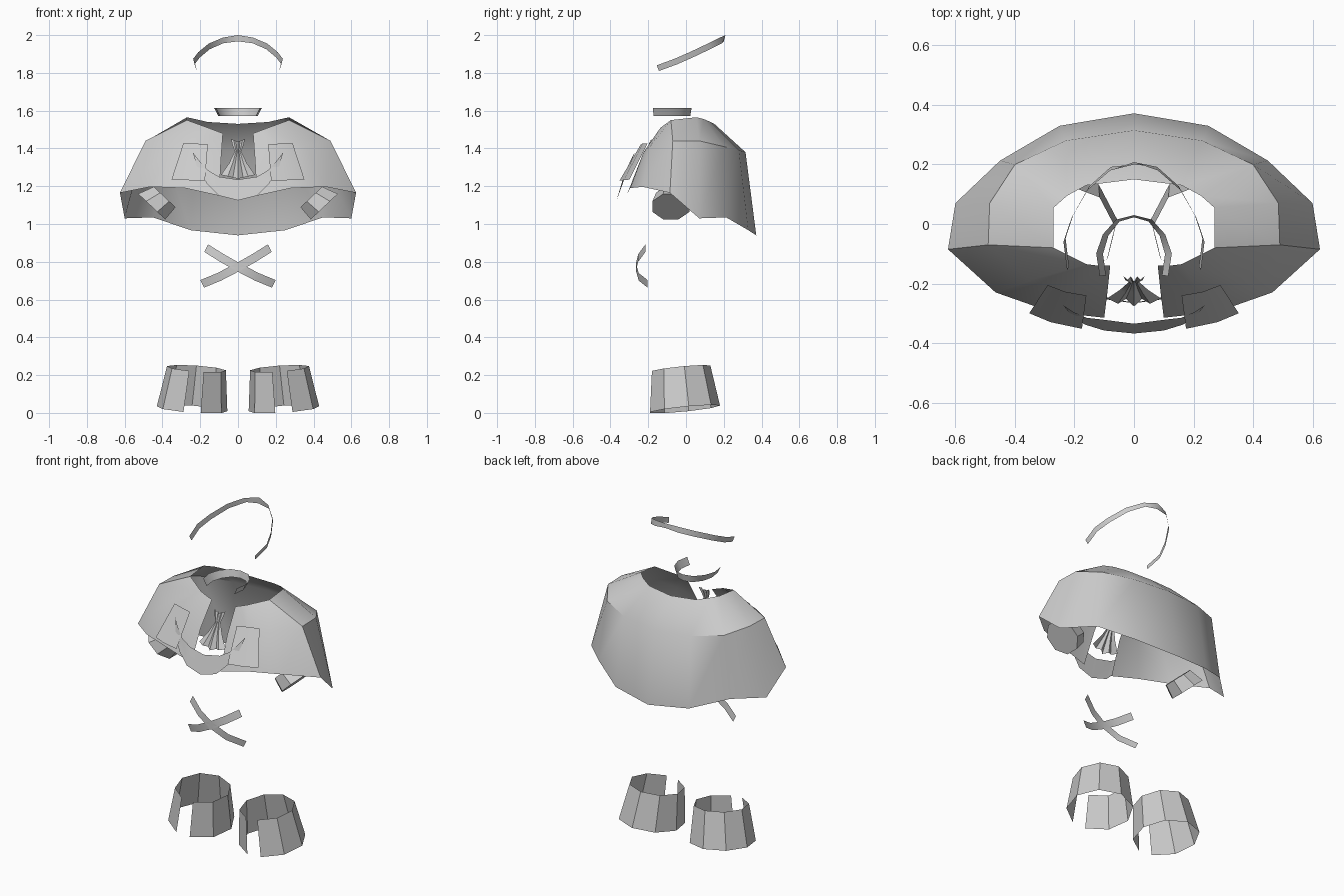
import bpy, math
from math import sin, cos, pi, radians

if "Cube" in bpy.data.objects:
    bpy.data.objects.remove(bpy.data.objects["Cube"])


def grid(name, rows, cap=False):
    """Skin a list of equally long point rows with quads."""
    n = len(rows[0])
    verts = [p for r in rows for p in r]
    faces = [(i*n + j, i*n + j + 1, (i+1)*n + j + 1, (i+1)*n + j)
             for i in range(len(rows) - 1) for j in range(n - 1)]
    if cap:
        faces.append(tuple(range(n - 1)))
    me = bpy.data.meshes.new(name)
    me.from_pydata(verts, [], faces)
    ob = bpy.data.objects.new(name, me)
    bpy.context.collection.objects.link(ob)
    bpy.context.view_layer.objects.active = ob
    bpy.ops.object.select_all(action='DESELECT')
    ob.select_set(True)
    bpy.ops.object.shade_smooth_by_angle(angle=radians(40))
    return ob


def flip(p):
    return (-p[0], p[1], p[2])


def both(row):
    """Mirror a half row that starts on the centre line."""
    return [flip(p) for p in reversed(row[1:])] + row


# Jacket shell: neck, shoulder and hem rings from centre back to front opening
neck = [(0, .15, 1.53), (.16, .13, 1.54), (.225, .095, 1.555), (.27, .055, 1.565),
        (.27, -.08, 1.55), (.16, -.135, 1.51), (.12, -.14, 1.495), (.08, -.14, 1.48)]
shoulder = [(0, .315, 1.38), (.23, .28, 1.39), (.4, .2, 1.41), (.485, .07, 1.44),
            (.49, -.07, 1.44), (.35, -.19, 1.41), (.22, -.225, 1.38), (.09, -.235, 1.34)]
hem = [(0, .372, .94), (.25, .33, .967), (.45, .213, 1.035), (.6, .07, 1.03),
       (.625, -.085, 1.165), (.465, -.23, 1.197), (.28, -.295, 1.19), (.1, -.315, 1.15)]
grid("jacket", [both(neck), both(shoulder), both(hem)])

# Headband
top = [(0, .208, 2.0), (.08, .18, 1.987), (.155, .115, 1.955), (.21, .02, 1.91),
       (.237, -.06, 1.875), (.225, -.155, 1.84)]
low = [(x*.97, y + .012, z - .03) for x, y, z in top]
low[0] = (0, .2, 1.967)
grid("headband", [both(top), both(low)])

# Collar, open at the front
top = [(0, .03, 1.615), (.06, .015, 1.615), (.105, -.035, 1.615), (.127, -.1, 1.615), (.115, -.175, 1.615)]
low = [(x*.82, y*.95 - .006, 1.572) for x, y, z in top]
grid("collar", [both(top), both(low)])

# Necktie ruffle with folds
rows = []
for z, w, y, fold, dip in [(1.45, .036, -.175, .012, -.015), (1.42, .03, -.188, .006, 0),
                           (1.385, .017, -.195, .004, 0), (1.32, .048, -.222, .01, 0),
                           (1.26, .09, -.25, .018, -.02)]:
    rows.append([(w*t, y - fold*f, z + dip*(1 - abs(t)))
                 for t, f in [(-1, 0), (-.6, 1), (-.3, .1), (0, 1.5), (.3, .1), (.6, 1), (1, 0)]])
grid("necktie", rows)

# Chest sash hanging between the pockets
up = [(0, -.335, 1.235), (.1, -.322, 1.25), (.16, -.315, 1.285), (.205, -.295, 1.335), (.24, -.272, 1.38)]
dn = [(0, -.368, 1.125), (.1, -.358, 1.15), (.165, -.338, 1.215), (.215, -.302, 1.295), (.235, -.276, 1.365)]
grid("chest_sash", [both(up), both(dn)])

# Chest patches, slightly bent
patch = [[(.16, -.24, 1.42), (.23, -.228, 1.427), (.29, -.205, 1.425)],
         [(.175, -.352, 1.23), (.28, -.33, 1.232), (.352, -.3, 1.235)]]
grid("chest_patch_right", patch)
grid("chest_patch_left", [[flip(p) for p in r] for r in patch])

# Crossed belt straps
path = [(-.168, -.215, .872), (-.085, -.253, .82), (0, -.265, .772), (.1, -.25, .72), (.19, -.203, .683)]
strap = [[(x + .01, y, z + .02) for x, y, z in path], [(x - .01, y, z - .02) for x, y, z in path]]
grid("belt_strap_a", strap)
grid("belt_strap_b", [[flip(p) for p in r] for r in strap])

for side, s in (("right", 1), ("left", -1)):
    # Wrist cuffs: tapered octagons tilted down and outward, closed at the outer end
    rows = []
    for cx, cz, r in ((.457, 1.092, .106), (.388, 1.143, .085)):
        rows.append([(s*(cx + r*sin(a)*.73), -.08 + r*cos(a), cz + r*sin(a)*.69)
                     for a in [(k + .5)*pi/4 for k in range(9)]])
    grid("wrist_cuff_" + side, rows, cap=True)

    # Boot cuffs: flared bands split at the front
    rows = []
    for cx, cy, r, z0 in ((.22, -.028, .157, .235), (.243, -.008, .188, .02)):
        row = []
        for k in range(9):
            a = radians(-90 + 14 + 332*k/8)
            x, y = r*cos(a), r*sin(a)
            row.append((s*(cx + x), cy + y, z0 + .07*x + .1*y))
        rows.append(row)
    grid("boot_cuff_" + side, rows)
